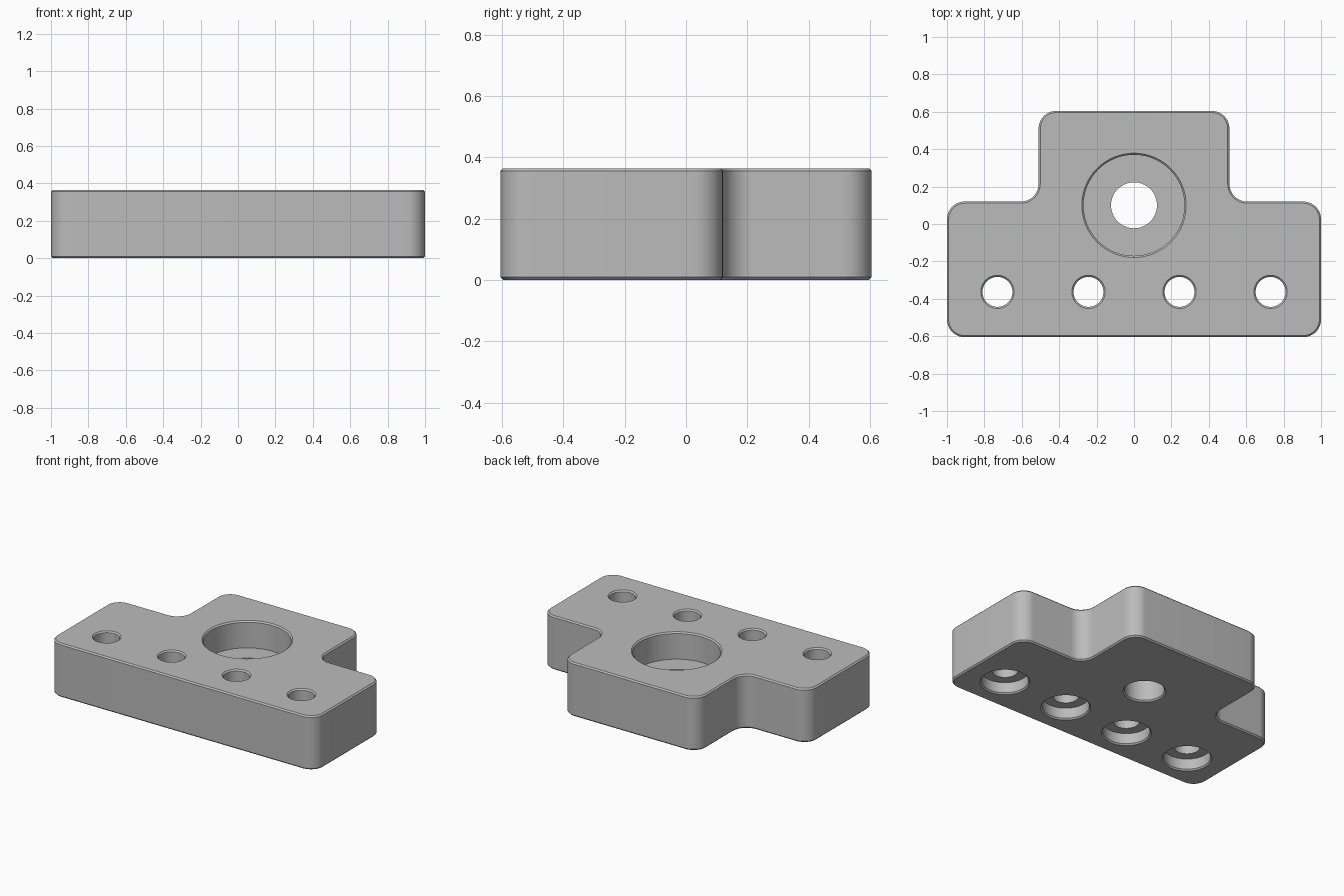
import bpy, bmesh, math

default = bpy.data.objects.get("Cube")
if default:
    bpy.data.objects.remove(default, do_unlink=True)

HEIGHT = 0.364
CHAMFER = 0.009
OVER = 0.05          # how far cutters reach past the plate
SEGMENTS = 64

# Plain grey metal
metal = bpy.data.materials.new("grey metal")
metal.use_nodes = True
grey = (0.5, 0.5, 0.5, 1)
metal.diffuse_color = grey
metal.node_tree.nodes["Principled BSDF"].inputs["Base Color"].default_value = grey


def make_object(name, bm):
    bmesh.ops.recalc_face_normals(bm, faces=bm.faces)
    mesh = bpy.data.meshes.new(name)
    bm.to_mesh(mesh)
    bm.free()
    mesh.materials.append(metal)
    obj = bpy.data.objects.new(name, mesh)
    bpy.context.collection.objects.link(obj)
    return obj


def lathe(bm, x, y, profile):
    """Closed solid of revolution from (radius, z) points, bottom to top."""
    rings = []
    for r, z in profile:
        angles = [2 * math.pi * i / SEGMENTS for i in range(SEGMENTS)]
        rings.append([bm.verts.new((x + r * math.cos(a), y + r * math.sin(a), z)) for a in angles])
    for low, high in zip(rings, rings[1:]):
        for i in range(SEGMENTS):
            j = (i + 1) % SEGMENTS
            bm.faces.new((low[i], low[j], high[j], high[i]))
    bm.faces.new(rings[0][::-1])
    bm.faces.new(rings[-1])


def stepped_hole(bm, x, y, r_low, r_high, z_step):
    """Bolt hole with a step between two radii and flared mouths."""
    lathe(bm, x, y, [
        (r_low + CHAMFER + OVER, -OVER), (r_low, CHAMFER), (r_low, z_step),
        (r_high, z_step), (r_high, HEIGHT - CHAMFER),
        (r_high + CHAMFER + OVER, HEIGHT + OVER)])


# T-shaped plate: mirrored outline, rounded corners, chamfered rims
half = [(1, -0.605), (1, 0.12), (0.51, 0.12), (0.51, 0.605)]
outline = half + [(-x, y) for x, y in reversed(half)]
bm = bmesh.new()
base = bm.faces.new([bm.verts.new((x, y, 0)) for x, y in outline])
bmesh.ops.bevel(bm, geom=list(bm.verts), offset=0.095, offset_type='OFFSET',
                segments=12, profile=0.5, affect='VERTICES')
grown = bmesh.ops.extrude_face_region(bm, geom=list(bm.faces))
bmesh.ops.translate(bm, vec=(0, 0, HEIGHT),
                    verts=[v for v in grown["geom"] if isinstance(v, bmesh.types.BMVert)])
bmesh.ops.recalc_face_normals(bm, faces=bm.faces)
rims = [e for e in bm.edges if abs(e.verts[0].co.z - e.verts[1].co.z) < 1e-5]
bmesh.ops.bevel(bm, geom=rims, offset=CHAMFER, offset_type='OFFSET',
                segments=1, profile=0.5, affect='EDGES')
plate = make_object("mounting_plate", bm)

# Central bore, wide from above; bolt row, wide from below
bm = bmesh.new()
stepped_hole(bm, 0, 0.1, 0.123, 0.27, 0.182)
for i in range(4):
    stepped_hole(bm, -0.73 + i * 0.4867, -0.363, 0.145, 0.08, 0.08)
cutter = make_object("hole_cutter", bm)
cutter.hide_render = True

# Cut the holes and drop the cutter
cut = plate.modifiers.new("holes", 'BOOLEAN')
cut.operation = 'DIFFERENCE'
cut.solver = 'EXACT'
cut.object = cutter
bpy.ops.object.select_all(action='DESELECT')
bpy.context.view_layer.objects.active = plate
plate.select_set(True)
bpy.ops.object.modifier_apply(modifier=cut.name)
bpy.data.objects.remove(cutter, do_unlink=True)
bpy.ops.object.shade_smooth_by_angle(angle=math.radians(30))
